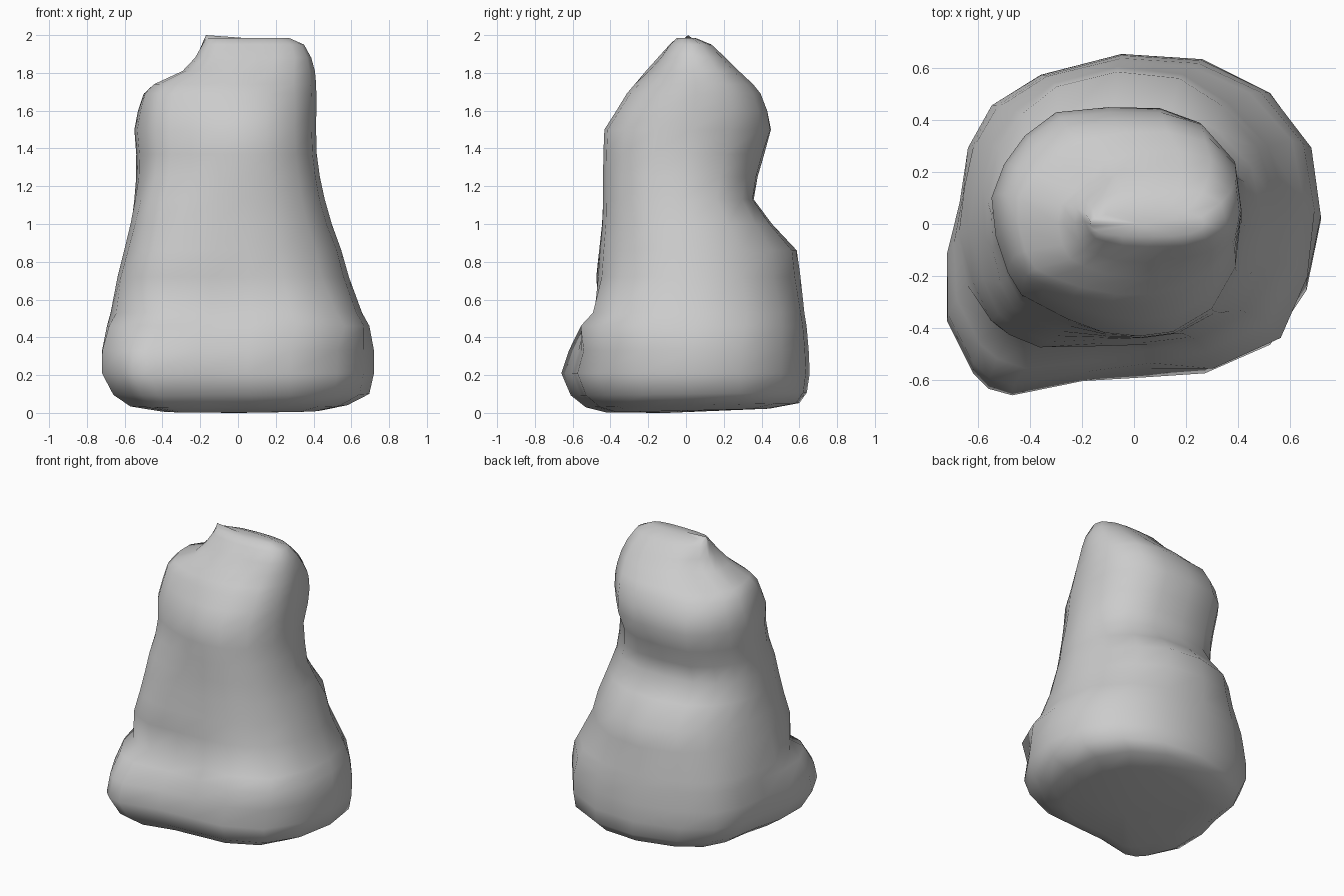
import bpy, bmesh
from math import atan2, exp, degrees, hypot

# Matching plan outlines: wide foot with a front-left bulge, and the upper neck
FOOT = [(-.72, -.13), (-.72, -.37), (-.62, -.57), (-.56, -.63), (-.47, -.655),
        (-.2, -.6), (.05, -.585), (.27, -.57), (.52, -.46), (.66, -.25),
        (.715, .02), (.68, .29), (.52, .51), (.26, .64), (-.05, .66),
        (-.36, .58), (-.55, .46), (-.64, .29), (-.67, .07)]
NECK = [(-.54, -.05), (-.51, -.2), (-.47, -.3), (-.4, -.35), (-.28, -.41),
        (-.12, -.44), (.02, -.44), (.15, -.42), (.3, -.33), (.39, -.17),
        (.415, .02), (.39, .24), (.26, .4), (.1, .45), (-.1, .45),
        (-.3, .43), (-.42, .34), (-.5, .23), (-.55, .1)]

# Height, blend towards neck, x min, x max, y min, y max
LEVELS = [
    (.012, 0, -.40, .44, -.42, .44), (.04, 0, -.57, .58, -.53, .60),
    (.10, 0, -.66, .695, -.61, .64), (.21, 0, -.72, .72, -.66, .655),
    (.33, .05, -.72, .72, -.62, .65), (.46, .3, -.695, .695, -.56, .64),
    (.53, .5, -.68, .66, -.495, .63), (.72, .6, -.64, .6, -.475, .615),
    (.86, .7, -.605, .56, -.46, .595), (1.0, .8, -.57, .5, -.445, .46),
    (1.13, .9, -.55, .46, -.44, .36), (1.25, 1, -.54, .435, -.44, .38),
    (1.37, 1, -.54, .42, -.44, .415), (1.5, 1, -.55, .415, -.435, .45),
    (1.6, 1, -.53, .415, -.37, .43), (1.69, 1, -.505, .415, -.315, .395),
    (1.74, 1, -.46, .415, -.275, .355), (1.81, 1, -.31, .41, -.215, .28),
    (1.88, 1, -.24, .39, -.155, .21), (1.95, 1, -.195, .35, -.09, .135),
    (1.985, 1, -.17, .27, -.05, .05)]

# Soft corner dents and bulges: direction, height, vertical spread, amount
BUMPS = [(45, .78, .24, -.085), (45, 1.35, .15, -.04),
         (135, .78, .24, -.045), (140, 1.81, .1, -.065),
         (225, 1.45, .25, -.055), (225, .55, .06, -.05),
         (-48, .48, .07, .085), (-40, 1.82, .1, -.04)]


def bump(x, y, z):
    r, a = hypot(x, y), degrees(atan2(y, x))
    d = sum(amt * exp(-((z - h) / s) ** 2) *
            exp(-(((a - ang + 180) % 360 - 180) / 28) ** 2)
            for ang, h, s, amt in BUMPS)
    return x * (1 + d / r), y * (1 + d / r)


def section(bm, level):
    z, w, x0, x1, y0, y1 = level
    pts = [(a[0] + (b[0] - a[0]) * w, a[1] + (b[1] - a[1]) * w)
           for a, b in zip(FOOT, NECK)]
    xs, ys = [p[0] for p in pts], [p[1] for p in pts]
    sx, sy = (x1 - x0) / (max(xs) - min(xs)), (y1 - y0) / (max(ys) - min(ys))
    # The underside dips slightly towards the front
    ring = []
    for x, y in pts:
        px, py = bump(x0 + (x - min(xs)) * sx, y0 + (y - min(ys)) * sy, z)
        tilt = .025 * py * max(0, 1 - z / .2)
        ring.append(bm.verts.new((px, py, z + tilt)))
    return ring


# Body: lofted sections closed at both ends
bm = bmesh.new()
rings = [section(bm, level) for level in LEVELS]
n = len(FOOT)
for a, b in zip(rings, rings[1:]):
    for i in range(n):
        j = (i + 1) % n
        bm.faces.new((a[i], a[j], b[j], b[i]))
for ring, tip in ((rings[0], (0, -.1, 0)), (rings[-1], (.03, 0, 1.985))):
    centre = bm.verts.new(tip)
    for i in range(n):
        bm.faces.new((ring[i], ring[(i + 1) % n], centre))
# Small raised point at the left end of the ridge
min(rings[-1], key=lambda v: v.co.x).co.z = 2.0
bmesh.ops.recalc_face_normals(bm, faces=bm.faces)
for f in bm.faces:
    f.smooth = True
mesh = bpy.data.meshes.new("body")
bm.to_mesh(mesh)
bm.free()
body = bpy.data.objects.new("body", mesh)
bpy.context.collection.objects.link(body)
